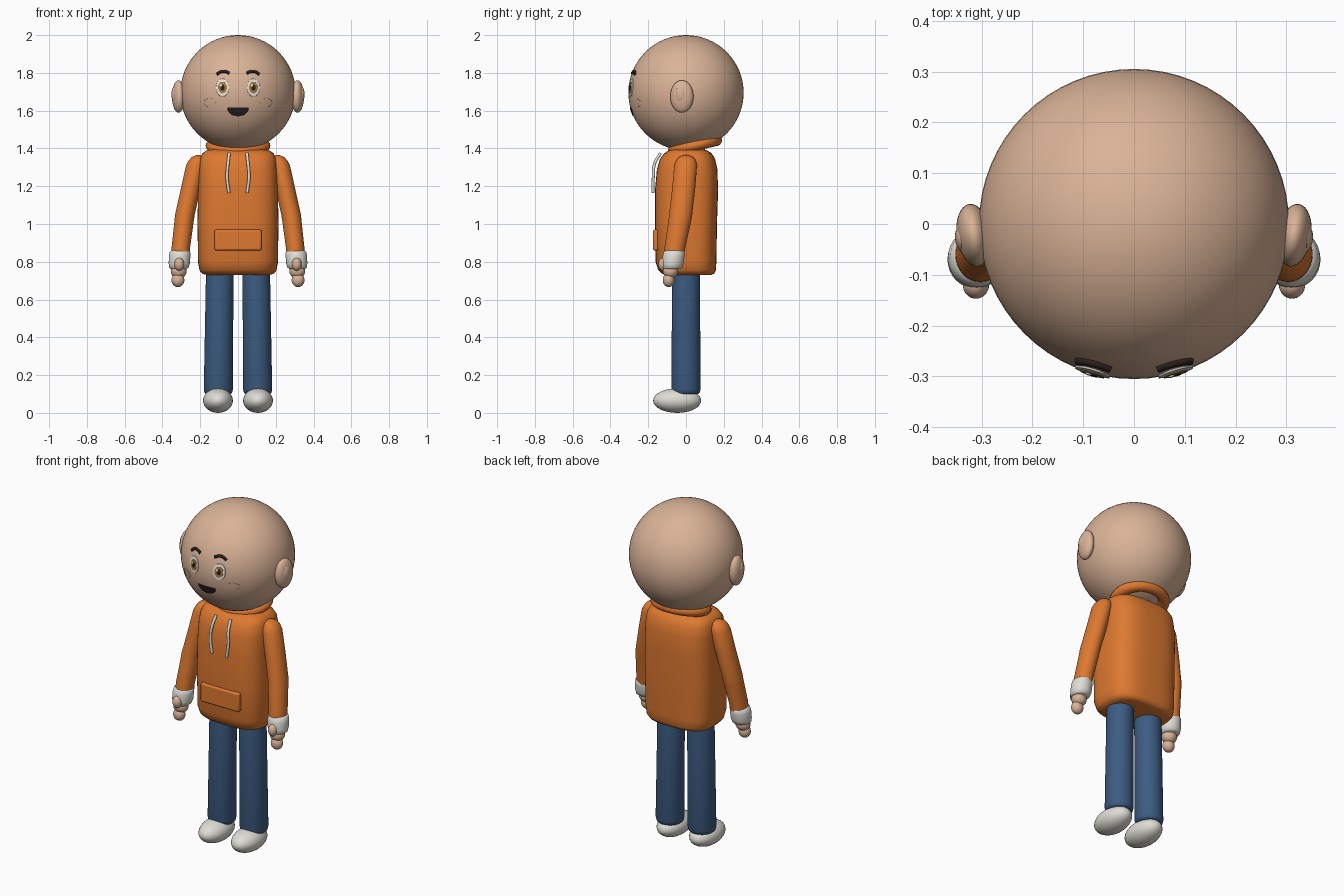
import bpy, bmesh, math
from mathutils import Vector

cube = bpy.data.objects.get("Cube")
if cube:
    bpy.data.objects.remove(cube, do_unlink=True)


def material(name, *rgb):
    m = bpy.data.materials.new(name)
    m.use_nodes = True
    m.diffuse_color = (*rgb, 1)
    m.node_tree.nodes["Principled BSDF"].inputs["Base Color"].default_value = (*rgb, 1)
    return m


SKIN = material("skin", 0.70, 0.45, 0.31)
ORANGE = material("orange cloth", 0.73, 0.19, 0.03)
DENIM = material("blue denim", 0.045, 0.105, 0.22)
WHITE = material("off white", 0.74, 0.72, 0.67)
EYE_WHITE = material("eye white", 0.85, 0.84, 0.80)
IRIS = material("amber iris", 0.42, 0.19, 0.04)
DARK = material("dark brown", 0.022, 0.014, 0.012)

HEAD = Vector((0, 0, 1.695))
R = 0.305


def finish(ob, name, mat, angle=50):
    ob.name = name
    ob.data.materials.append(mat)
    bpy.ops.object.select_all(action="DESELECT")
    ob.select_set(True)
    bpy.context.view_layer.objects.active = ob
    bpy.ops.object.shade_smooth_by_angle(angle=math.radians(angle))
    return ob


def from_bmesh(bm, name, mat):
    bmesh.ops.recalc_face_normals(bm, faces=bm.faces)
    me = bpy.data.meshes.new(name)
    bm.to_mesh(me)
    bm.free()
    ob = bpy.data.objects.new(name, me)
    bpy.context.collection.objects.link(ob)
    return finish(ob, name, mat)


def ball(name, loc, radii, mat, rot=(0, 0, 0), seg=32):
    bpy.ops.mesh.primitive_uv_sphere_add(segments=seg, ring_count=seg // 2, location=loc, rotation=rot)
    ob = bpy.context.object
    ob.scale = radii
    return finish(ob, name, mat)


def bridge(bm, a, b):
    n = len(a)
    for i in range(n):
        bm.faces.new((a[i], a[(i + 1) % n], b[(i + 1) % n], b[i]))


def loft(name, sections, mat, power=2, n=40):
    """Stacked superellipse rings given as (cx, cy, z, rx, ry)."""
    bm = bmesh.new()
    rings = []
    for cx, cy, z, rx, ry in sections:
        ring = []
        for i in range(n):
            t = math.tau * i / n
            c, s = math.cos(t), math.sin(t)
            x = math.copysign(abs(c) ** (2 / power), c)
            y = math.copysign(abs(s) ** (2 / power), s)
            ring.append(bm.verts.new((cx + rx * x, cy + ry * y, z)))
        rings.append(ring)
    for a, b in zip(rings, rings[1:]):
        bridge(bm, a, b)
    bm.faces.new(rings[0])
    bm.faces.new(rings[-1])
    return from_bmesh(bm, name, mat)


def decal(name, outline, mat, lift):
    """Thin plate hugging the front of the head."""
    bm = bmesh.new()
    n = len(outline)
    mx, mz = sum(p[0] for p in outline) / n, sum(p[1] for p in outline) / n

    def place(x, z, up):
        return bm.verts.new((x, -math.sqrt((R + up) ** 2 - x * x - (z - HEAD.z) ** 2), z))

    rings = [[place(mx + (x - mx) * f, mz + (z - mz) * f, up) for x, z in outline]
             for f, up in ((0.33, lift), (0.67, lift), (0.97, lift), (1, -0.002))]
    for a, b in zip(rings, rings[1:]):
        bridge(bm, a, b)
    bm.faces.new(rings[0])
    return from_bmesh(bm, name, mat)


def oval(x, z, rx, rz, n=28):
    return [(x + rx * math.cos(math.tau * i / n), z + rz * math.sin(math.tau * i / n)) for i in range(n)]


def tube(name, points, radius, mat):
    cu = bpy.data.curves.new(name, "CURVE")
    cu.dimensions = "3D"
    cu.bevel_depth = radius
    cu.bevel_resolution = 3
    cu.use_fill_caps = True
    sp = cu.splines.new("BEZIER")
    sp.bezier_points.add(len(points) - 1)
    for bp, p in zip(sp.bezier_points, points):
        bp.co = p
        bp.handle_left_type = bp.handle_right_type = "AUTO"
    cu.materials.append(mat)
    ob = bpy.data.objects.new(name, cu)
    bpy.context.collection.objects.link(ob)


# Head, neck and mouth
ball("head", HEAD, (R, R, R), SKIN, seg=64)
loft("neck", [(0, 0.02, 1.34, 0.08, 0.08), (0, 0.02, 1.45, 0.08, 0.08)], SKIN)
arc = [math.pi * (1 + i / 20) for i in range(21)]
mouth_shape = [(0.057 * math.cos(t), 1.617 + 0.047 * math.sin(t)) for t in arc]
mouth_shape += [(0.057 - 0.0114 * i, 1.617) for i in range(1, 10)]
decal("mouth", mouth_shape, DARK, 0.003)

# Hoodie body, collar hood and front pocket
loft("hoodie_body", [
    (0, 0.015, 0.73, 0.165, 0.115), (0, 0.012, 0.737, 0.19, 0.138), (0, 0.006, 0.755, 0.204, 0.152),
    (0, 0, 0.80, 0.212, 0.161), (0, 0, 1.0, 0.214, 0.164), (0, 0.003, 1.18, 0.212, 0.167),
    (0, 0.006, 1.29, 0.208, 0.16), (0, 0.008, 1.345, 0.202, 0.146), (0, 0.01, 1.375, 0.188, 0.125),
    (0, 0.01, 1.39, 0.165, 0.10), (0, 0.01, 1.395, 0.13, 0.08)], ORANGE, power=3, n=56)
bpy.ops.mesh.primitive_torus_add(major_segments=48, minor_segments=16, major_radius=0.135,
                                 minor_radius=0.033, location=(0, 0.047, 1.415),
                                 rotation=(math.radians(13), 0, 0))
hood = finish(bpy.context.object, "hood", ORANGE)
hood.scale = (1.02, 0.87, 0.85)
bpy.ops.mesh.primitive_cube_add(size=1, location=(0, -0.157, 0.915))
pocket = bpy.context.object
pocket.scale = (0.25, 0.036, 0.11)
bpy.ops.object.transform_apply(location=False, rotation=False, scale=True)
bevel = pocket.modifiers.new("soft edges", "BEVEL")
bevel.width, bevel.segments = 0.01, 3
finish(pocket, "front_pocket", ORANGE)

for side, s in (("left", 1), ("right", -1)):
    # Ear
    ball(side + "_ear", (s * 0.315, -0.022, 1.675), (0.034, 0.062, 0.086), SKIN, (0, 0, -s * 0.15))
    ball(side + "_inner_ear", (s * 0.338, -0.03, 1.685), (0.014, 0.026, 0.042), SKIN, (0, 0, -s * 0.15))

    # Eye, brow and cheek
    ex = s * 0.082
    decal(side + "_eye", oval(ex, 1.722, 0.035, 0.048), EYE_WHITE, 0.003)
    decal(side + "_iris", oval(ex, 1.722, 0.024, 0.031), IRIS, 0.005)
    decal(side + "_pupil", oval(ex, 1.722, 0.012, 0.016), DARK, 0.0065)
    decal(side + "_glint", oval(ex - 0.008, 1.734, 0.006, 0.007, 12), EYE_WHITE, 0.008)
    decal(side + "_cheek", oval(s * 0.15, 1.642, 0.033, 0.023), SKIN, 0.001)
    brow = [HEAD + Vector((s * x, -0.28, z - HEAD.z)).normalized() * (R + 0.002)
            for x, z in ((0.046, 1.797), (0.075, 1.81), (0.098, 1.808), (0.117, 1.795))]
    tube(side + "_brow", brow, 0.008, DARK)

    # Drawstring
    tube(side + "_drawstring", [(s * 0.047, -0.135, 1.375), (s * 0.053, -0.166, 1.32),
                                (s * 0.058, -0.173, 1.25), (s * 0.048, -0.175, 1.165)], 0.008, WHITE)

    # Sleeve with cuff
    sleeve = [(0.304, -0.062, 0.84, 0.048, 0.053), (0.302, -0.058, 0.88, 0.049, 0.055),
              (0.286, -0.034, 1.01, 0.051, 0.06), (0.281, -0.028, 1.05, 0.052, 0.061),
              (0.250, -0.012, 1.19, 0.052, 0.061), (0.224, -0.002, 1.31, 0.051, 0.06),
              (0.217, 0, 1.335, 0.045, 0.053), (0.213, 0, 1.355, 0.031, 0.038), (0.21, 0, 1.364, 0.012, 0.015)]
    loft(side + "_sleeve", [(s * p[0], *p[1:]) for p in sleeve], ORANGE, n=32)
    cuff = [(0.313, -0.074, 0.762, 0.042, 0.044), (0.313, -0.073, 0.769, 0.051, 0.053),
            (0.311, -0.07, 0.79, 0.056, 0.057), (0.309, -0.066, 0.83, 0.057, 0.058),
            (0.307, -0.063, 0.853, 0.054, 0.055), (0.306, -0.062, 0.862, 0.044, 0.045)]
    loft(side + "_cuff", [(s * p[0], *p[1:]) for p in cuff], WHITE, n=32)

    # Hand
    ball(side + "_palm", (s * 0.314, -0.082, 0.75), (0.042, 0.04, 0.038), SKIN)
    ball(side + "_fingers", (s * 0.318, -0.092, 0.703), (0.034, 0.031, 0.037), SKIN)
    ball(side + "_thumb", (s * 0.311, -0.119, 0.787), (0.026, 0.028, 0.035), SKIN)

    # Trouser leg and shoe
    leg = [(0.104, 0, 0.1, 0.066, 0.066), (0.104, 0, 0.107, 0.073, 0.073), (0.104, 0, 0.125, 0.077, 0.077),
           (0.097, 0, 0.72, 0.073, 0.074), (0.097, 0, 0.78, 0.07, 0.07)]
    loft(side + "_trouser_leg", [(s * p[0], *p[1:]) for p in leg], DENIM)
    ball(side + "_shoe", (s * 0.106, -0.047, 0.065), (0.079, 0.127, 0.065), WHITE)
